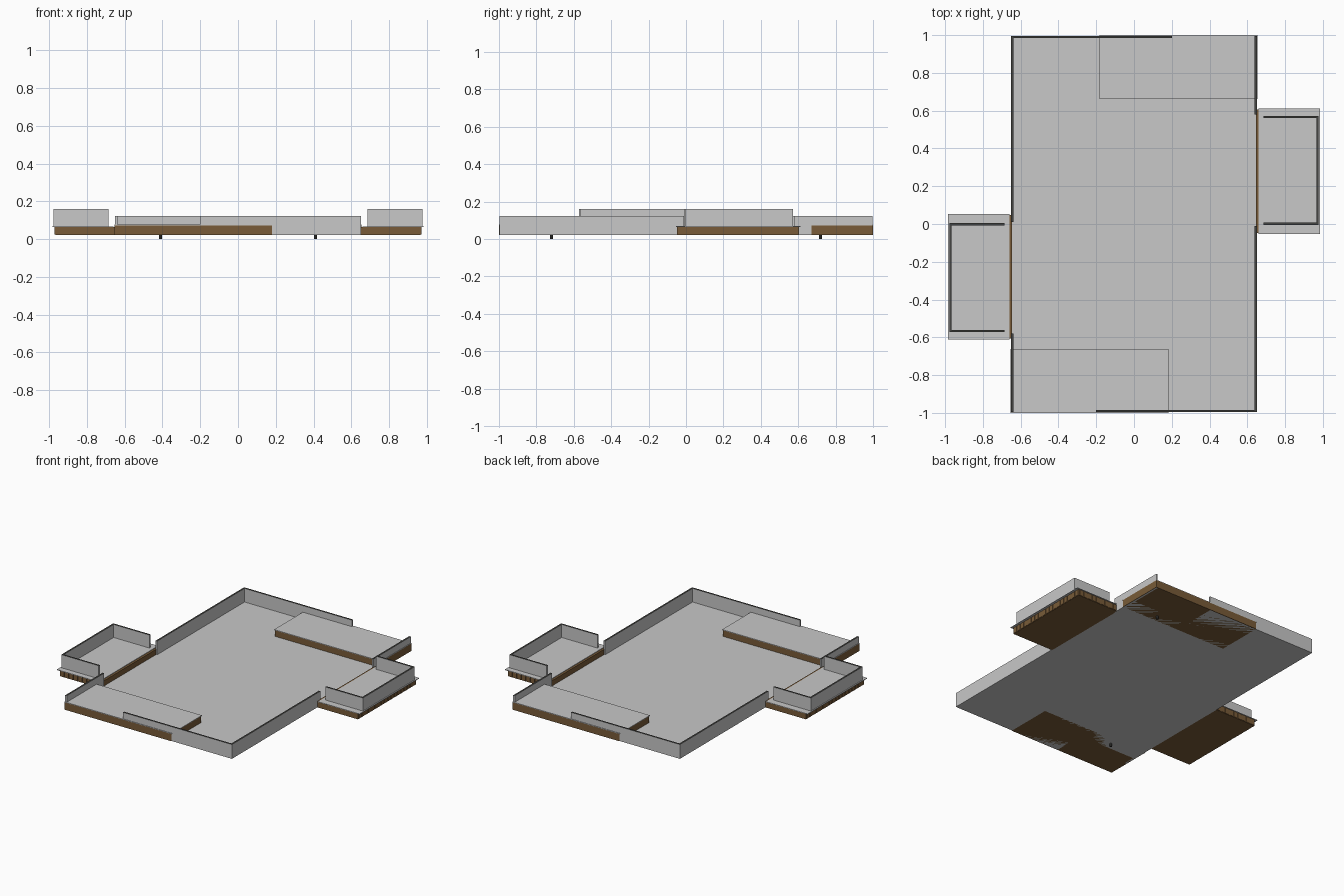
import bpy, bmesh

if "Cube" in bpy.data.objects:
    bpy.data.objects.remove(bpy.data.objects["Cube"])


def make_mat(name, rgb):
    m = bpy.data.materials.new(name)
    m.use_nodes = True
    m.diffuse_color = (*rgb, 1)
    m.node_tree.nodes["Principled BSDF"].inputs["Base Color"].default_value = (*rgb, 1)
    return m


GREY = make_mat("light_grey", (0.58, 0.58, 0.58))
BROWN = make_mat("wood_brown", (0.19, 0.105, 0.04))
DARK = make_mat("dark_grey", (0.06, 0.06, 0.055))


def finish(name, bm, mats):
    bmesh.ops.recalc_face_normals(bm, faces=bm.faces)
    if len(mats) > 1:  # second material goes on upward faces
        for f in bm.faces:
            f.material_index = int(f.normal.z > 0.9)
    me = bpy.data.meshes.new(name)
    bm.to_mesh(me)
    bm.free()
    for m in mats:
        me.materials.append(m)
    ob = bpy.data.objects.new(name, me)
    bpy.context.collection.objects.link(ob)
    return ob


def prism(bm, points, z0, z1):
    face = bm.faces.new([bm.verts.new((x, y, z0)) for x, y in points])
    up = bmesh.ops.extrude_face_region(bm, geom=[face])["geom"]
    for v in up:
        if isinstance(v, bmesh.types.BMVert):
            v.co.z = z1


def boxes(name, spans, z0, z1, mats, s):
    """Boxes from (x0, x1, y0, y1) spans; s = -1 turns them half round."""
    bm = bmesh.new()
    for x0, x1, y0, y1 in spans:
        pts = [(x0, y0), (x1, y0), (x1, y1), (x0, y1)]
        prism(bm, [(s * x, s * y) for x, y in pts], z0, z1)
    return finish(name, bm, mats)


W, L = 0.65, 0.996   # half width and half length of the floor
T = 0.012            # wall thickness
BASE, TOP = 0.022, 0.123

# Floor with two opposite notched corners
half = [(-0.2, -L), (W, -L), (W, 0.77), (0.2, 0.77)]
bm = bmesh.new()
prism(bm, half + [(-x, -y) for x, y in half], BASE, 0.027)
finish("floor", bm, [GREY])

for s, side in ((1, "left"), (-1, "right")):
    # Perimeter walls: end wall, long wall and the short wall past the opening
    boxes(side + "_perimeter_wall", [
        (-0.2, W, -L, -L + T),
        (W - T, W, -L + T, -0.01),
        (W - T, W, 0.58, L),
    ], BASE, TOP, [GREY, DARK], s)

    # Raised corner platform with a pale top sheet
    boxes(side + "_platform_base", [(-0.653, 0.18, -1, -0.67)], BASE, 0.073, [BROWN], s)
    boxes(side + "_platform_top", [(-0.653, 0.183, -1, -0.663)], 0.073, 0.077, [GREY], s)

    # Side balcony
    boxes(side + "_balcony_base", [(0.645, 0.967, -0.045, 0.602)], BASE, 0.064, [BROWN], s)
    boxes(side + "_balcony_top", [(0.66, 0.985, -0.053, 0.612)], 0.064, 0.068, [GREY], s)
    boxes(side + "_balcony_wall", [
        (0.965, 0.977, -0.005, 0.573),
        (0.685, 0.965, -0.005, 0.007),
        (0.685, 0.965, 0.561, 0.573),
    ], 0.067, 0.16, [GREY, DARK], s)

    # Slats around the balcony base
    slats = []
    for i in range(18):
        y = -0.04 + i * 0.036
        slats.append((0.967, 0.97, y, y + 0.028))
    for i in range(9):
        x = 0.652 + i * 0.035
        slats += [(x, x + 0.028, -0.048, -0.045), (x, x + 0.028, 0.602, 0.605)]
    boxes(side + "_balcony_slats", slats, 0.024, 0.064, [BROWN], s)

    # Small peg under the floor
    bm = bmesh.new()
    bmesh.ops.create_cone(bm, cap_ends=True, segments=8, radius1=0.008,
                          radius2=0.008, depth=0.024)
    bmesh.ops.translate(bm, verts=bm.verts, vec=(-0.41 * s, -0.72 * s, 0.012))
    finish(side + "_peg", bm, [DARK])
